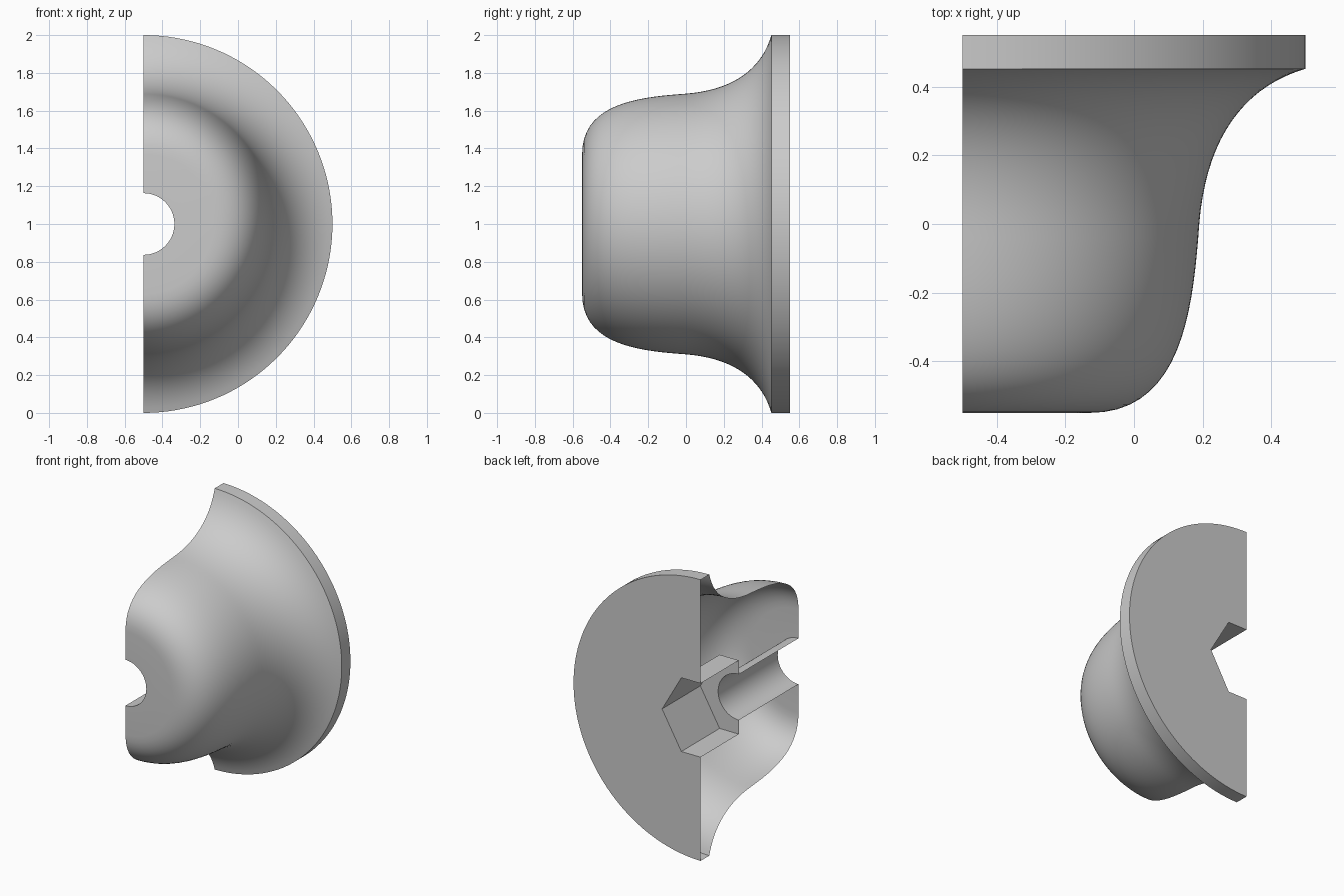
import bpy, bmesh, math

if "Cube" in bpy.data.objects:
    bpy.data.objects.remove(bpy.data.objects["Cube"])

STEPS = 72                     # segments over the half turn
AXIS_X, AXIS_Z = -0.5, 1.0     # turning axis runs along y
BORE_R, HEX_R = 0.163, 0.303
FRONT, SHOULDER, LIP, BACK = -0.55, 0.12, 0.452, 0.55

grey = bpy.data.materials.new("plain grey")
grey.diffuse_color = (0.6, 0.6, 0.6, 1)
grey.use_nodes = True
grey.node_tree.nodes["Principled BSDF"].inputs["Base Color"].default_value = grey.diffuse_color


def circle(r, y):
    return lambda a: (r, y)


def hexagon(r, y):
    # radius of a hexagon with a corner pointing along +x
    third = math.pi / 3
    return lambda a: (r * math.cos(third / 2) / math.cos(a % third - third / 2), y)


def bezier(p0, p1, p2, p3, n):
    pts = []
    for i in range(n + 1):
        t = i / n
        w = ((1 - t) ** 3, 3 * t * (1 - t) ** 2, 3 * t * t * (1 - t), t ** 3)
        pts.append(tuple(sum(k * p[c] for k, p in zip(w, (p0, p1, p2, p3))) for c in (0, 1)))
    return pts


def half_turn(name, rings):
    """Skin a series of half rings around the axis, open at the cut plane."""
    bm = bmesh.new()
    rows = []
    for ring in rings:
        row = []
        for i in range(STEPS + 1):
            a = -math.pi / 2 + math.pi * i / STEPS
            r, y = ring(a)
            row.append(bm.verts.new((AXIS_X + r * math.cos(a), y, AXIS_Z + r * math.sin(a))))
        rows.append(row)
    for low, high in zip(rows, rows[1:]):
        for i in range(STEPS):
            bm.faces.new((low[i], high[i], high[i + 1], low[i + 1]))
    mesh = bpy.data.meshes.new(name)
    bm.to_mesh(mesh)
    bm.free()
    mesh.materials.append(grey)
    ob = bpy.data.objects.new(name, mesh)
    bpy.context.collection.objects.link(ob)
    bpy.ops.object.select_all(action='DESELECT')
    ob.select_set(True)
    bpy.context.view_layer.objects.active = ob
    bpy.ops.object.shade_smooth_by_angle(angle=math.radians(30))


# bell-shaped body: flat front, rounded shoulder, then a flare (radius, y)
profile = [(BORE_R, FRONT)]
profile += bezier((0.37, FRONT), (0.64, FRONT), (0.672, -0.25), (0.69, 0.0), 18)
profile += bezier((0.69, 0.0), (0.71, 0.25), (0.82, 0.40), (1.0, LIP), 18)[1:]
half_turn("bell_body", [circle(*p) for p in profile])

# rim band and flat back plate with a hexagonal opening
half_turn("rim_and_back", [circle(1.0, LIP), circle(1.0, BACK), hexagon(HEX_R, BACK)])

# hexagonal nut pocket with its flat shoulder
half_turn("hex_pocket", [hexagon(HEX_R, BACK), hexagon(HEX_R, SHOULDER), circle(BORE_R, SHOULDER)])

# round bolt bore
half_turn("bolt_bore", [circle(BORE_R, SHOULDER), circle(BORE_R, FRONT)])
